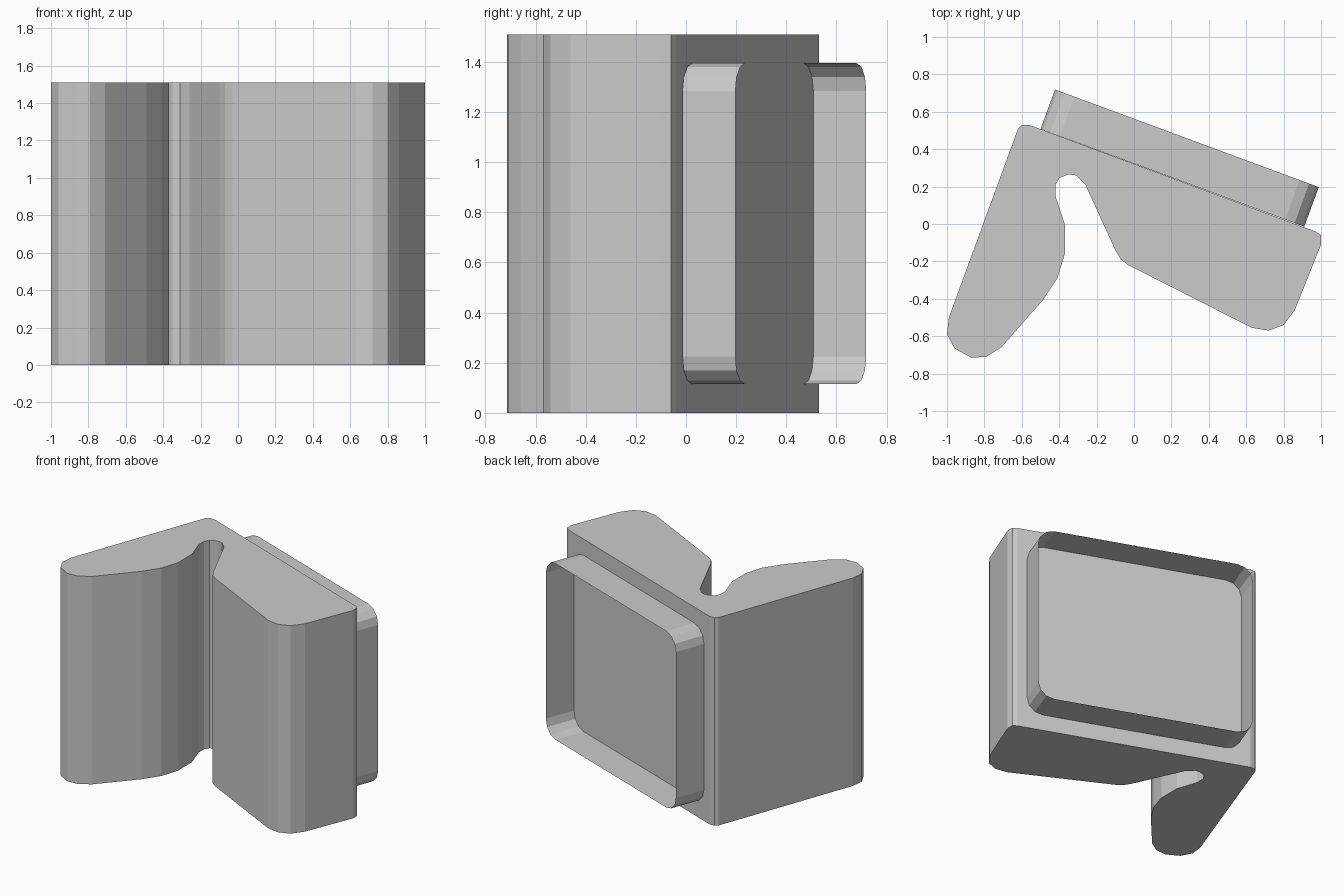
import bpy
import bmesh
from math import cos, sin, pi
from mathutils import Vector

cube = bpy.data.objects.get("Cube")
if cube:
    bpy.data.objects.remove(cube, do_unlink=True)

grey = bpy.data.materials.new("plain_grey")
grey.use_nodes = True
grey.diffuse_color = (0.6, 0.6, 0.6, 1)
grey.node_tree.nodes["Principled BSDF"].inputs["Base Color"].default_value = (0.6, 0.6, 0.6, 1)


def extrude_outline(name, points, offset, capped):
    """Sweep a closed outline along offset, as a solid or as an open band."""
    bm = bmesh.new()
    near = [bm.verts.new(p) for p in points]
    far = [bm.verts.new(Vector(p) + offset) for p in points]
    for i in range(len(near)):
        j = (i + 1) % len(near)
        bm.faces.new((near[i], near[j], far[j], far[i]))
    if capped:
        bm.faces.new(near[::-1])
        bm.faces.new(far)
        bmesh.ops.recalc_face_normals(bm, faces=bm.faces)
    mesh = bpy.data.meshes.new(name)
    bm.to_mesh(mesh)
    bm.free()
    mesh.materials.append(grey)
    obj = bpy.data.objects.new(name, mesh)
    bpy.context.collection.objects.link(obj)
    return obj


# Bracket body: two splayed arms with a rounded notch between them
profile = [
    (-0.62, 0.51), (-0.60, 0.53), (-0.56, 0.53),                      # back corner
    (0.97, -0.04), (1, -0.06), (1, -0.11),                            # long arm end
    (0.86, -0.46), (0.80, -0.54), (0.72, -0.57), (0.63, -0.555),
    (-0.03, -0.22), (-0.07, -0.19), (-0.10, -0.14),                   # notch
    (-0.26, 0.21), (-0.31, 0.26), (-0.35, 0.265), (-0.40, 0.245),
    (-0.42, 0.21), (-0.42, 0.15), (-0.37, 0), (-0.37, -0.16),
    (-0.41, -0.29), (-0.49, -0.41),                                   # short arm end
    (-0.71, -0.66), (-0.79, -0.71), (-0.87, -0.715),
    (-0.96, -0.665), (-1, -0.59), (-0.99, -0.50),
]
extrude_outline("bracket_body", [(x, y, 0) for x, y in profile[::-1]],
                Vector((0, 0, 1.51)), True)

# Open rounded rim standing on the slanted back face
start = Vector((-0.5, 0.508, 0))
along = Vector((1.41, -0.522, 0))
width = along.length
along.normalize()
outward = Vector((-along.y, along.x, 0))
bottom, top, radius, steps = 0.115, 1.395, 0.11, 3
corners = [
    (width - radius, top - radius), (radius, top - radius),
    (radius, bottom + radius), (width - radius, bottom + radius),
]
outline = []
for quarter, (u, z) in enumerate(corners):
    for step in range(steps + 1):
        angle = (quarter + step / steps) * pi / 2
        outline.append(start + along * (u + radius * cos(angle))
                       + Vector((0, 0, z + radius * sin(angle))))
rim = extrude_outline("back_rim", outline, outward * 0.225, False)

# Point the band's faces outwards
centre = sum(outline, Vector()) / len(outline)
if (rim.data.polygons[0].center - centre).dot(rim.data.polygons[0].normal) < 0:
    rim.data.flip_normals()
